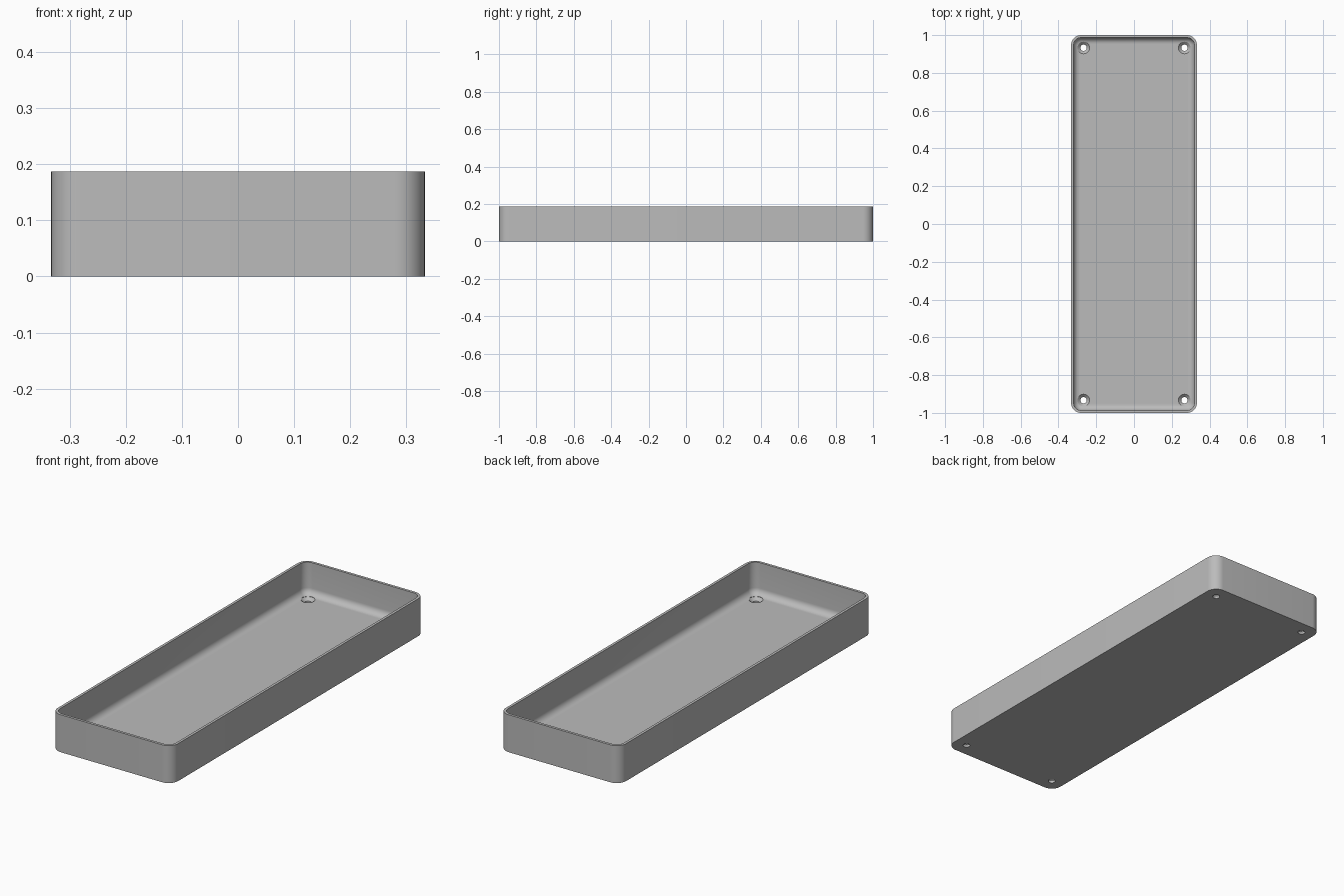
import bpy, bmesh, math

cube = bpy.data.objects.get("Cube")
if cube:
    bpy.data.objects.remove(cube, do_unlink=True)

HALF_X, HALF_Y, HEIGHT = 0.333, 1.0, 0.187
CORNER, WALL, FLOOR, FILLET = 0.053, 0.0133, 0.027, 0.033
HOLE_X, HOLE_Y = 0.267, 0.933

grey = bpy.data.materials.new("plain grey")
grey.use_nodes = True
colour = (0.5, 0.5, 0.5, 1)
grey.diffuse_color = colour
grey.node_tree.nodes["Principled BSDF"].inputs["Base Color"].default_value = colour


def rounded_ring(bm, inset, z, steps=10):
    """Rounded rectangle of vertices, inset from the outer outline."""
    r = CORNER - inset
    verts = []
    for quarter, (sx, sy) in enumerate([(1, 1), (-1, 1), (-1, -1), (1, -1)]):
        for i in range(steps + 1):
            a = (quarter + i / steps) * math.pi / 2
            verts.append(bm.verts.new((sx * (HALF_X - CORNER) + r * math.cos(a),
                                       sy * (HALF_Y - CORNER) + r * math.sin(a), z)))
    return verts


def loft(bm, rings):
    """Bridge successive rings and cap both ends."""
    for low, high in zip(rings, rings[1:]):
        n = len(low)
        for i in range(n):
            j = (i + 1) % n
            bm.faces.new((low[i], low[j], high[j], high[i]))
    bm.faces.new(rings[0][::-1])
    bm.faces.new(rings[-1])
    bmesh.ops.recalc_face_normals(bm, faces=bm.faces)


def make_object(name, bm):
    mesh = bpy.data.meshes.new(name)
    bm.to_mesh(mesh)
    bm.free()
    mesh.materials.append(grey)
    obj = bpy.data.objects.new(name, mesh)
    bpy.context.collection.objects.link(obj)
    return obj


# Tray shell: outer wall, rim, inner wall, filleted floor
bm = bmesh.new()
profile = [(0, 0), (0, HEIGHT), (WALL, HEIGHT)]
for i in range(9):
    a = i / 8 * math.pi / 2
    profile.append((WALL + FILLET * (1 - math.cos(a)),
                    FLOOR + FILLET * (1 - math.sin(a))))
loft(bm, [rounded_ring(bm, inset, z) for inset, z in profile])
tray = make_object("tray", bm)

# Countersunk screw holes, one in each corner
bm = bmesh.new()
hole_profile = [(0.0167, -0.02), (0.0167, FLOOR - 0.015),
                (0.032, FLOOR), (0.032, FLOOR + 0.05)]
for sx in (-1, 1):
    for sy in (-1, 1):
        rings = []
        for r, z in hole_profile:
            angles = [k / 32 * math.tau for k in range(32)]
            rings.append([bm.verts.new((sx * HOLE_X + r * math.cos(a),
                                        sy * HOLE_Y + r * math.sin(a), z)) for a in angles])
        loft(bm, rings)
cutter = make_object("screw_hole_cutter", bm)
cutter.hide_render = True

cut = tray.modifiers.new("screw holes", "BOOLEAN")
cut.operation = "DIFFERENCE"
cut.solver = "EXACT"
cut.object = cutter
bpy.context.view_layer.objects.active = tray
tray.select_set(True)
bpy.ops.object.modifier_apply(modifier=cut.name)
bpy.data.objects.remove(cutter, do_unlink=True)

bpy.ops.object.shade_smooth_by_angle(angle=math.radians(30))
